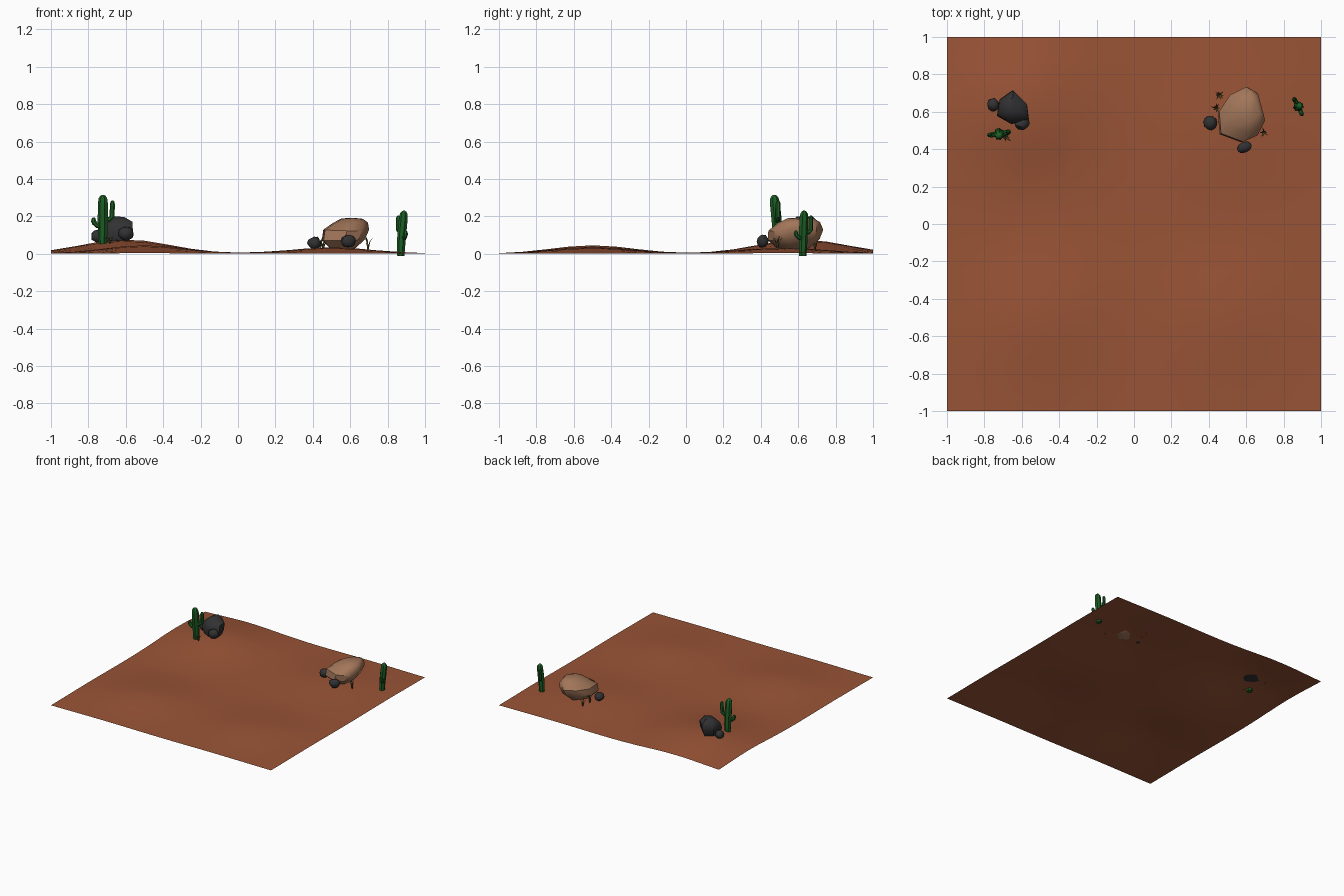
import bpy, bmesh, math, random
from math import sin, cos, pi, exp
from mathutils import Vector, Matrix

if "Cube" in bpy.data.objects:
    bpy.data.objects.remove(bpy.data.objects["Cube"])

random.seed(4)


def material(name, rgb):
    m = bpy.data.materials.new(name)
    m.diffuse_color = (*rgb, 1)
    m.use_nodes = True
    m.node_tree.nodes["Principled BSDF"].inputs["Base Color"].default_value = m.diffuse_color
    return m


SAND = material("sand", (0.32, 0.088, 0.037))
TAN = material("tan_stone", (0.36, 0.18, 0.10))
DARK = material("dark_stone", (0.032, 0.031, 0.033))
GREEN = material("cactus_green", (0.012, 0.11, 0.018))
DRY = material("dry_grass", (0.12, 0.10, 0.03))


def finish(bm, name, mat, angle=40):
    bmesh.ops.recalc_face_normals(bm, faces=bm.faces)
    me = bpy.data.meshes.new(name)
    bm.to_mesh(me)
    bm.free()
    ob = bpy.data.objects.new(name, me)
    bpy.context.collection.objects.link(ob)
    me.materials.append(mat)
    bpy.ops.object.select_all(action='DESELECT')
    ob.select_set(True)
    bpy.context.view_layer.objects.active = ob
    bpy.ops.object.shade_smooth_by_angle(angle=math.radians(angle))
    return ob


# Ground: flat sheet raised by four soft dunes (x, y, height, spread)
DUNES = [(-0.6, 0.62, 0.076, 0.24), (-0.5, -0.5, 0.045, 0.22),
         (0.5, 0.52, 0.031, 0.24), (0.5, -0.5, 0.034, 0.22)]


def ground_z(x, y):
    return sum(h * exp(-((x - a) ** 2 + (y - b) ** 2) / (2 * s * s)) for a, b, h, s in DUNES)


bm = bmesh.new()
bmesh.ops.create_grid(bm, x_segments=16, y_segments=16, size=1)
low = min(ground_z(v.co.x, v.co.y) for v in bm.verts)
for v in bm.verts:
    v.co.z = ground_z(v.co.x, v.co.y) - low
ground = finish(bm, "ground", SAND)
if ground.data.polygons[0].normal.z < 0:
    ground.data.flip_normals()


# Boulders: convex hull of a plan outline repeated at leaning, scaled levels
def boulder(name, mat, outline, centre, levels):
    bm = bmesh.new()
    for z, s, dx, dy in levels:
        for x, y in outline:
            bm.verts.new((centre[0] + (x - centre[0]) * s + dx,
                          centre[1] + (y - centre[1]) * s + dy,
                          z + random.uniform(-0.006, 0.006)))
    r = bmesh.ops.convex_hull(bm, input=bm.verts)
    junk = {g for g in r["geom_interior"] + r["geom_unused"] if isinstance(g, bmesh.types.BMVert)}
    bmesh.ops.delete(bm, geom=list(junk), context='VERTS')
    finish(bm, name, mat)


boulder("tan_boulder", TAN,
        [(0.60, 0.735), (0.66, 0.70), (0.70, 0.55), (0.66, 0.47), (0.58, 0.435),
         (0.46, 0.48), (0.45, 0.60), (0.51, 0.69)], (0.58, 0.58),
        [(0.03, 0.55, -0.02, -0.01), (0.075, 0.92, -0.012, -0.008), (0.125, 0.98, 0.003, 0.002),
         (0.165, 0.75, 0.025, 0.02), (0.185, 0.45, 0.035, 0.03)])
boulder("dark_boulder", DARK,
        [(-0.65, 0.72), (-0.57, 0.64), (-0.56, 0.56), (-0.655, 0.535),
         (-0.735, 0.58), (-0.72, 0.67)], (-0.645, 0.62),
        [(0.07, 0.75, 0, -0.01), (0.12, 0.98, 0, -0.003), (0.165, 0.9, 0.004, 0.004),
         (0.197, 0.45, 0.0, 0.012)])


# Small stones: jittered low-poly spheres
def stone(name, pos, size, turn):
    bm = bmesh.new()
    bmesh.ops.create_icosphere(bm, subdivisions=2, radius=1)
    bmesh.ops.dissolve_limit(bm, angle_limit=0.01, verts=bm.verts, edges=bm.edges)
    for v in bm.verts:
        v.co *= random.uniform(0.9, 1.06)
    bmesh.ops.triangulate(bm, faces=bm.faces)
    bm.transform(Matrix.Translation(pos) @ Matrix.Rotation(turn, 4, 'Z')
                 @ Matrix.Diagonal((*size, 1)))
    finish(bm, name, DARK)


stone("stone_1", (0.408, 0.54, 0.057), (0.037, 0.042, 0.034), 0.2)
stone("stone_2", (0.59, 0.41, 0.067), (0.044, 0.03, 0.036), 0.3)
stone("stone_3", (-0.753, 0.638, 0.093), (0.034, 0.037, 0.034), 0.4)
stone("stone_4", (-0.598, 0.537, 0.108), (0.043, 0.034, 0.038), 0.2)


# Cacti: ribbed tubes swept along short paths of (point, radius)
def ribbed_tube(bm, path, ribs=7):
    n, pts, rings = ribs * 2, [Vector(p) for p, _ in path], []
    for i, (p, r) in enumerate(zip(pts, [q for _, q in path])):
        t = (pts[min(i + 1, len(pts) - 1)] - pts[max(i - 1, 0)]).normalized()
        side = Vector((0, 1, 0)).cross(t).normalized()
        other = t.cross(side)
        rings.append([bm.verts.new(p + (side * cos(2 * pi * k / n) + other * sin(2 * pi * k / n))
                                   * r * (1.0 if k % 2 else 0.82)) for k in range(n)])
    for a, b in zip(rings, rings[1:]):
        for k in range(n):
            bm.faces.new((a[k], a[(k + 1) % n], b[(k + 1) % n], b[k]))
    bm.faces.new(rings[0][::-1])
    bm.faces.new(rings[-1])


def arm(side, z0, reach, z1, r, y):
    return [((side * 0.01, 0, z0), r * 0.8), ((side * reach * 0.6, y * 0.6, z0 + 0.006), r),
            ((side * reach * 0.95, y, z0 + 0.022), r), ((side * reach, y, z1 - 0.02), r),
            ((side * reach, y, z1 - 0.006), r * 0.75), ((side * reach, y, z1), r * 0.3)]


def cactus(name, pos, turn, scale):
    bm = bmesh.new()
    ribbed_tube(bm, [((0, 0.012, -0.03), 0.023), ((0, 0.008, 0.06), 0.027),
                     ((0, 0.002, 0.13), 0.028), ((0, -0.006, 0.205), 0.027),
                     ((0, -0.008, 0.228), 0.023), ((0, -0.009, 0.24), 0.014),
                     ((0, -0.009, 0.245), 0.005)])
    ribbed_tube(bm, arm(1, 0.105, 0.052, 0.215, 0.014, 0.008))
    ribbed_tube(bm, arm(-1, 0.075, 0.05, 0.125, 0.014, 0))
    bm.transform(Matrix.Translation(pos) @ Matrix.Rotation(turn, 4, 'Z')
                 @ Matrix.Scale(scale, 4))
    finish(bm, name, GREEN)


cactus("cactus_left", (-0.722, 0.48, 0.07), 0.08, 1.0)
cactus("cactus_right", (0.88, 0.628, 0.015), math.radians(112), 0.88)


# Grass tufts: bent tapering blades fanned around a root
def tuft(name, x, y, height, blades=8):
    bm = bmesh.new()
    z = ground_z(x, y) - 0.005
    for i in range(blades):
        a = 2 * pi * i / blades + random.uniform(-0.3, 0.3)
        out, across = Vector((cos(a), sin(a), 0)), Vector((-sin(a), cos(a), 0)) * 0.004
        h, spread = height * random.uniform(0.55, 1), random.uniform(0.015, 0.035)
        root = Vector((x, y, z))
        mid = root + out * spread * 0.35 + Vector((0, 0, h * 0.6))
        tip = root + out * spread + Vector((0, 0, h))
        v = [bm.verts.new(p) for p in (root - across, root + across, mid + across * 0.8,
                                       mid - across * 0.8, tip)]
        bm.faces.new(v[:4])
        bm.faces.new((v[3], v[2], v[4]))
    finish(bm, name, DRY)


for i, (x, y, h) in enumerate([(0.455, 0.69, 0.075), (0.44, 0.62, 0.085),
                               (0.695, 0.49, 0.085), (-0.685, 0.465, 0.05)]):
    tuft(f"grass_tuft_{i + 1}", x, y, h)
